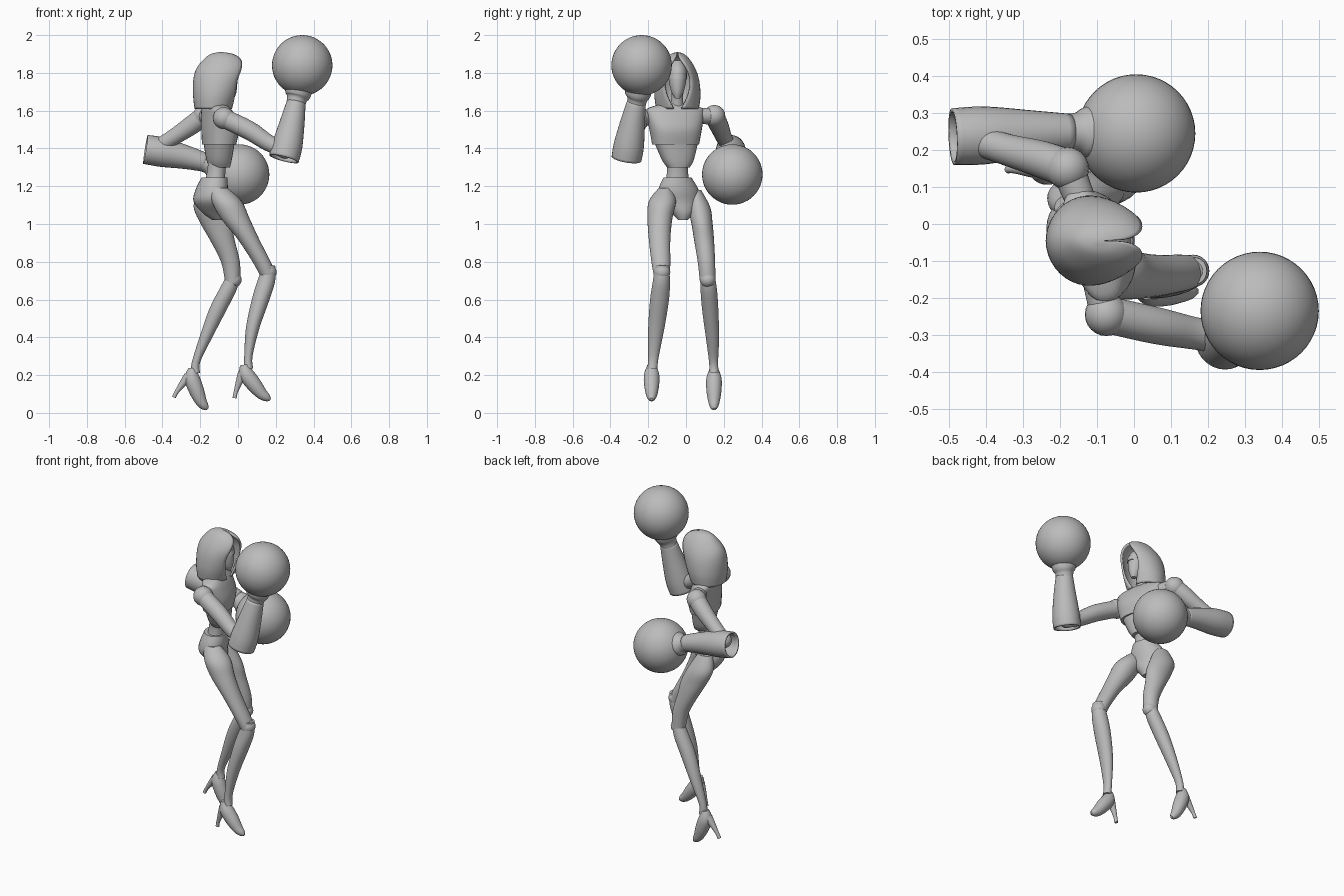
import bpy, bmesh, math
from mathutils import Vector, Matrix

default_cube = bpy.data.objects.get("Cube")
if default_cube:
    bpy.data.objects.remove(default_cube, do_unlink=True)

grey = bpy.data.materials.new("plain_grey")
grey.use_nodes = True
tone = (0.5, 0.5, 0.5, 1.0)
grey.diffuse_color = tone
for node in grey.node_tree.nodes:
    if node.type == "BSDF_PRINCIPLED":
        node.inputs["Base Color"].default_value = tone


def finish(name, bm, thickness=0.0):
    """Turn a bmesh into a smooth, coloured object."""
    bmesh.ops.recalc_face_normals(bm, faces=bm.faces[:])
    mesh = bpy.data.meshes.new(name)
    bm.to_mesh(mesh)
    bm.free()
    mesh.materials.append(grey)
    obj = bpy.data.objects.new(name, mesh)
    bpy.context.collection.objects.link(obj)
    if thickness:
        shell = obj.modifiers.new("shell", "SOLIDIFY")
        shell.thickness = thickness
        shell.offset = -1
    bpy.ops.object.select_all(action="DESELECT")
    obj.select_set(True)
    bpy.context.view_layer.objects.active = obj
    bpy.ops.object.shade_smooth_by_angle(angle=math.radians(40))
    return obj


def spline(keys, steps=4):
    """Catmull-Rom interpolation through tuples of any length."""
    out = []
    last = len(keys) - 1
    for i in range(last):
        a, b, c, d = (keys[max(0, min(last, i + k))] for k in (-1, 0, 1, 2))
        for s in range(steps):
            t = s / steps
            out.append([q + t / 2 * (r - p + t * (2*p - 5*q + 4*r - e + t * (3*(q - r) + e - p)))
                        for p, q, r, e in zip(a, b, c, d)])
    out.append(list(keys[last]))
    return out


def bridge(bm, rings, closed=True):
    count = len(rings[0])
    for low, high in zip(rings, rings[1:]):
        for j in range(count if closed else count - 1):
            k = (j + 1) % count
            bm.faces.new((low[j], low[k], high[k], high[j]))


def level_loft(name, keys, yaw=0.0, power=1.0, sides=28):
    """Horizontal oval rings: z, x, y, half depth, half width."""
    bm = bmesh.new()
    turn = Matrix.Rotation(math.radians(yaw), 3, "Z")
    rings = []
    for z, x, y, depth, width in spline(keys):
        ring = []
        for j in range(sides):
            a = math.tau * j / sides
            c, s = (math.copysign(abs(f) ** power, f) for f in (math.cos(a), math.sin(a)))
            ring.append(bm.verts.new(Vector((x, y, z)) + turn @ Vector((c * depth, s * width, 0))))
        rings.append(ring)
    bridge(bm, rings)
    bm.faces.new(rings[0])
    bm.faces.new(rings[-1])
    return finish(name, bm)


def path_tube(name, keys, thickness=0.0, flatten=1.0, sides=28):
    """Round rings square to a path: x, y, z, radius. A thickness leaves it hollow."""
    bm = bmesh.new()
    points = spline(keys)
    rings = []
    for i, (x, y, z, radius) in enumerate(points):
        ahead, behind = points[min(i + 1, len(points) - 1)], points[max(i - 1, 0)]
        t = (Vector(ahead[:3]) - Vector(behind[:3])).normalized()
        u = Vector((0, 1, 0))
        u = (u - t * u.dot(t)).normalized()
        v = t.cross(u)
        rings.append([bm.verts.new(Vector((x, y, z)) + radius * (u * flatten * math.cos(a) + v * math.sin(a)))
                      for a in (math.tau * j / sides for j in range(sides))])
    bridge(bm, rings)
    if not thickness:
        bm.faces.new(rings[0])
        bm.faces.new(rings[-1])
    return finish(name, bm, thickness)


def ball(name, centre, radius, segments=24):
    bm = bmesh.new()
    bmesh.ops.create_uvsphere(bm, u_segments=segments, v_segments=segments // 2, radius=radius,
                              matrix=Matrix.Translation(centre))
    return finish(name, bm)


# Torso: upper plate, inset rib plate, waist and pelvis
level_loft("chest_plate", [(1.42, -.1, -.055, .082, .125), (1.5, -.095, -.055, .09, .14),
                           (1.57, -.105, -.058, .075, .155), (1.61, -.115, -.058, .06, .152),
                           (1.635, -.12, -.05, .04, .085)], yaw=17, power=.82)
level_loft("rib_plate", [(1.3, -.095, -.04, .05, .06), (1.34, -.1, -.043, .063, .085),
                         (1.44, -.1, -.053, .076, .12)], yaw=17, power=.85)
level_loft("waist", [(1.2, -.125, -.045, .055, .068), (1.28, -.115, -.045, .048, .056),
                     (1.36, -.105, -.045, .05, .06)], yaw=17)
level_loft("pelvis", [(1.245, -.125, -.045, .068, .076), (1.18, -.14, -.04, .082, .11),
                      (1.12, -.15, -.035, .082, .108), (1.06, -.13, -.02, .06, .06),
                      (1.02, -.11, -.015, .025, .025)], yaw=20)

# Head, visor band and neck
level_loft("head", [(1.665, -.035, -.045, .015, .014), (1.7, -.05, -.045, .042, .033),
                    (1.76, -.06, -.045, .056, .046), (1.82, -.07, -.045, .056, .046),
                    (1.865, -.085, -.045, .025, .02)])
level_loft("visor_band", [(1.77, -.06, -.045, .062, .049), (1.8, -.065, -.045, .062, .049)])
path_tube("neck", [(-.115, -.05, 1.59, .045), (-.1, -.047, 1.65, .032), (-.085, -.045, 1.72, .032)])

# Hood: ring arcs left open around the face (z, x, half depth, half width, opening angle)
bm = bmesh.new()
arcs = []
for z, x, depth, width, gap in spline([(1.61, -.13, .1, .113, .2), (1.68, -.12, .118, .122, .5),
                                       (1.76, -.105, .132, .115, .68), (1.82, -.09, .132, .096, .6),
                                       (1.87, -.08, .103, .066, .35), (1.9, -.085, .06, .035, .1),
                                       (1.91, -.09, .008, .006, .05)]):
    angles = [gap + (math.tau - 2 * gap) * j / 32 for j in range(33)]
    arcs.append([bm.verts.new((x + depth * math.cos(a), -.045 + width * math.sin(a), z)) for a in angles])
bridge(bm, arcs, closed=False)
bm.faces.new(arcs[-1])
finish("hood", bm, thickness=.012)

# Legs: thigh, knee and shin
level_loft("right_thigh", [(1.19, -.105, -.11, .05, .035), (1.12, -.06, -.125, .08, .072),
                           (1.03, -.015, -.138, .076, .066), (.92, .055, -.14, .057, .057),
                           (.8, .125, -.133, .048, .05), (.73, .158, -.128, .043, .043)])
level_loft("right_shin", [(.78, .165, -.127, .032, .036), (.7, .15, -.13, .047, .045),
                          (.6, .12, -.14, .047, .05), (.45, .078, -.157, .036, .043),
                          (.3, .055, -.172, .022, .028), (.235, .055, -.178, .025, .026)])
level_loft("left_thigh", [(1.18, -.17, .045, .045, .035), (1.09, -.155, .07, .08, .058),
                          (1., -.115, .085, .082, .056), (.92, -.085, .095, .066, .053),
                          (.8, -.04, .108, .05, .046), (.69, -.028, .115, .04, .041)])
level_loft("left_shin", [(.74, -.022, .115, .03, .034), (.66, -.05, .12, .046, .043),
                         (.55, -.105, .128, .047, .043), (.4, -.17, .14, .034, .035),
                         (.27, -.222, .146, .022, .024), (.21, -.225, .148, .025, .025)])
ball("right_knee", (.16, -.127, .745), .044)
ball("left_knee", (-.022, .115, .705), .041)

# High heeled feet, modelled around the ankle and pitched into place
shoe = [(-.022, 0, .005, .022), (-.01, 0, -.045, .04), (.03, 0, -.1, .04), (.07, 0, -.148, .031),
        (.1, 0, -.17, .021), (.117, 0, -.178, .008)]
heel = [(-.03, 0, -.04, .026), (-.05, 0, -.09, .018), (-.067, 0, -.14, .011), (-.073, 0, -.172, .011)]
for side, ankle, pitch in (("right", (.055, -.182, .25), 0), ("left", (-.22, .148, .225), 17)):
    place = Matrix.Translation(ankle) @ Matrix.Rotation(math.radians(pitch), 4, "Y")
    for part, keys in (("foot", shoe), ("heel", heel)):
        path_tube(side + "_" + part, keys).matrix_world = place

# Arms: joint, shoulder, upper arm, hollow cuff, wrist flare and round glove
arms = {
    "right": dict(
        joint=[(-.1, -.15, 1.57, .04), (-.075, -.24, 1.56, .045)],
        upper=[(-.075, -.245, 1.56, .05), (.06, -.275, 1.495, .05),
               (.16, -.295, 1.43, .044), (.25, -.31, 1.39, .042)],
        cuff=[(.243, -.315, 1.345, .08), (.262, -.302, 1.42, .08),
              (.29, -.28, 1.55, .064), (.308, -.262, 1.645, .05)],
        flare=[(.302, -.266, 1.62, .05), (.312, -.258, 1.66, .053),
               (.318, -.254, 1.685, .068), (.325, -.25, 1.74, .075)],
        glove=(.34, -.235, 1.84)),
    "left": dict(
        joint=[(-.135, .04, 1.57, .04), (-.175, .14, 1.572, .045)],
        upper=[(-.18, .15, 1.572, .052), (-.25, .175, 1.52, .05),
               (-.34, .2, 1.46, .043), (-.43, .228, 1.405, .04)],
        cuff=[(-.49, .236, 1.395, .077), (-.4, .24, 1.38, .078),
              (-.27, .245, 1.352, .062), (-.17, .248, 1.325, .05)],
        flare=[(-.2, .247, 1.332, .05), (-.158, .248, 1.32, .053),
               (-.132, .248, 1.31, .068), (-.08, .248, 1.295, .075)],
        glove=(.006, .245, 1.262)),
}
for side, arm in arms.items():
    path_tube(side + "_shoulder_joint", arm["joint"])
    path_tube(side + "_upper_arm", arm["upper"])
    ball(side + "_shoulder", arm["upper"][0][:3], .058)
    ball(side + "_elbow", arm["upper"][-1][:3], .045)
    path_tube(side + "_cuff", arm["cuff"], thickness=.01)
    path_tube(side + "_wrist", arm["flare"])
    ball(side + "_glove", arm["glove"], .16, segments=48)
